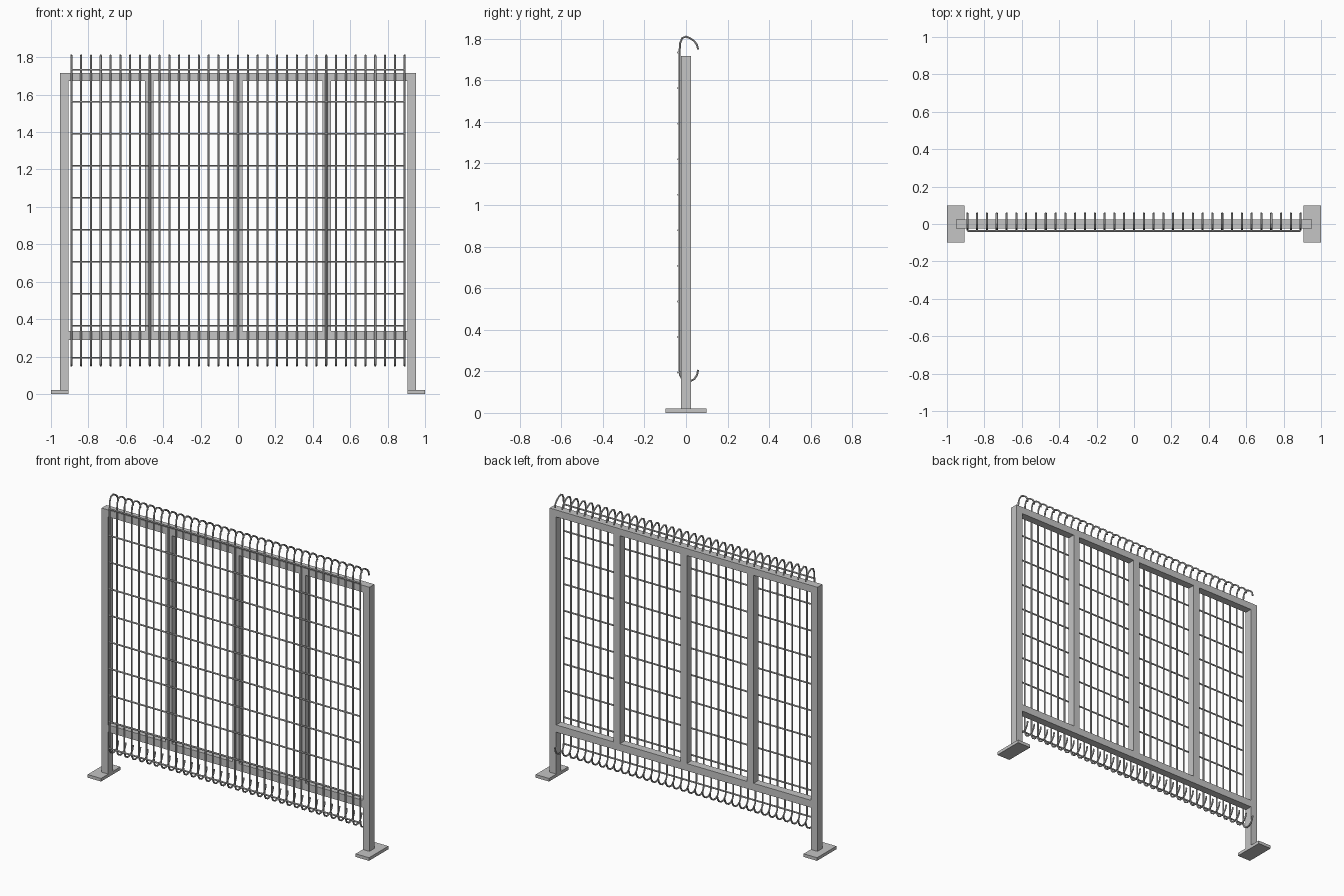
import bpy

cube = bpy.data.objects.get("Cube")
if cube:
    bpy.data.objects.remove(cube, do_unlink=True)

# One light grey steel for frame and wires
STEEL = bpy.data.materials.new("light grey steel")
STEEL.use_nodes = True
COLOR = (0.555, 0.555, 0.555, 1)
STEEL.diffuse_color = COLOR
STEEL.node_tree.nodes["Principled BSDF"].inputs["Base Color"].default_value = COLOR


def box(name, x, y, z):
    """Box from (min, max) pairs on each axis."""
    bpy.ops.mesh.primitive_cube_add(size=1)
    ob = bpy.context.object
    ob.name = name
    ob.location = [(a + b) / 2 for a, b in (x, y, z)]
    ob.scale = [b - a for a, b in (x, y, z)]
    bpy.ops.object.transform_apply(location=True, rotation=False, scale=True)
    ob.data.materials.append(STEEL)


def wires(name, paths, radius):
    """Round wires swept along a list of paths, as one smooth mesh."""
    curve = bpy.data.curves.new(name, "CURVE")
    curve.dimensions = "3D"
    curve.bevel_depth = radius
    curve.bevel_resolution = 1
    curve.use_fill_caps = True
    for path in paths:
        spline = curve.splines.new("POLY")
        spline.points.add(len(path) - 1)
        for point, co in zip(spline.points, path):
            point.co = (*co, 1)
    curve.materials.append(STEEL)
    ob = bpy.data.objects.new(name, curve)
    bpy.context.collection.objects.link(ob)
    bpy.ops.object.select_all(action="DESELECT")
    ob.select_set(True)
    bpy.context.view_layer.objects.active = ob
    bpy.ops.object.convert(target="MESH")
    bpy.ops.object.shade_smooth_by_angle()


# Frame
DEPTH = (-0.025, 0.025)
TOP = 1.717
for side, s in (("left", 1), ("right", -1)):
    box(side + "_post", sorted((s * 0.905, s * 0.952)), DEPTH, (0.02, TOP))
    box(side + "_foot_plate", sorted((s * 0.905, s * 1.0)), (-0.098, 0.098), (0, 0.02))
box("top_rail", (-0.905, 0.905), DEPTH, (1.672, TOP))
box("bottom_rail", (-0.905, 0.905), DEPTH, (0.289, 0.336))
for name, x in (("right", -0.475), ("middle", 0), ("left", 0.475)):
    box(name + "_upright", (x - 0.023, x + 0.023), DEPTH, (0.336, 1.672))

# Vertical wires, hooked backwards at both ends
PROFILE = [(0.058, 0.207), (0.053, 0.182), (0.04, 0.163), (0.02, 0.152), (0, 0.151),
           (-0.018, 0.161), (-0.028, 0.18), (-0.031, 0.21),
           (-0.031, 1.74), (-0.028, 1.78), (-0.018, 1.803), (0, 1.81),
           (0.02, 1.802), (0.04, 1.788), (0.053, 1.77), (0.058, 1.748)]
COUNT = 35
END = 0.891
wires("vertical_wires",
      [[(END * (2 * i / (COUNT - 1) - 1), y, z) for y, z in PROFILE] for i in range(COUNT)],
      0.0055)

# Horizontal wires across the front
wires("horizontal_wires",
      [[(-END, -0.038, 0.194 + 0.171 * i), (END, -0.038, 0.194 + 0.171 * i)] for i in range(10)],
      0.005)
